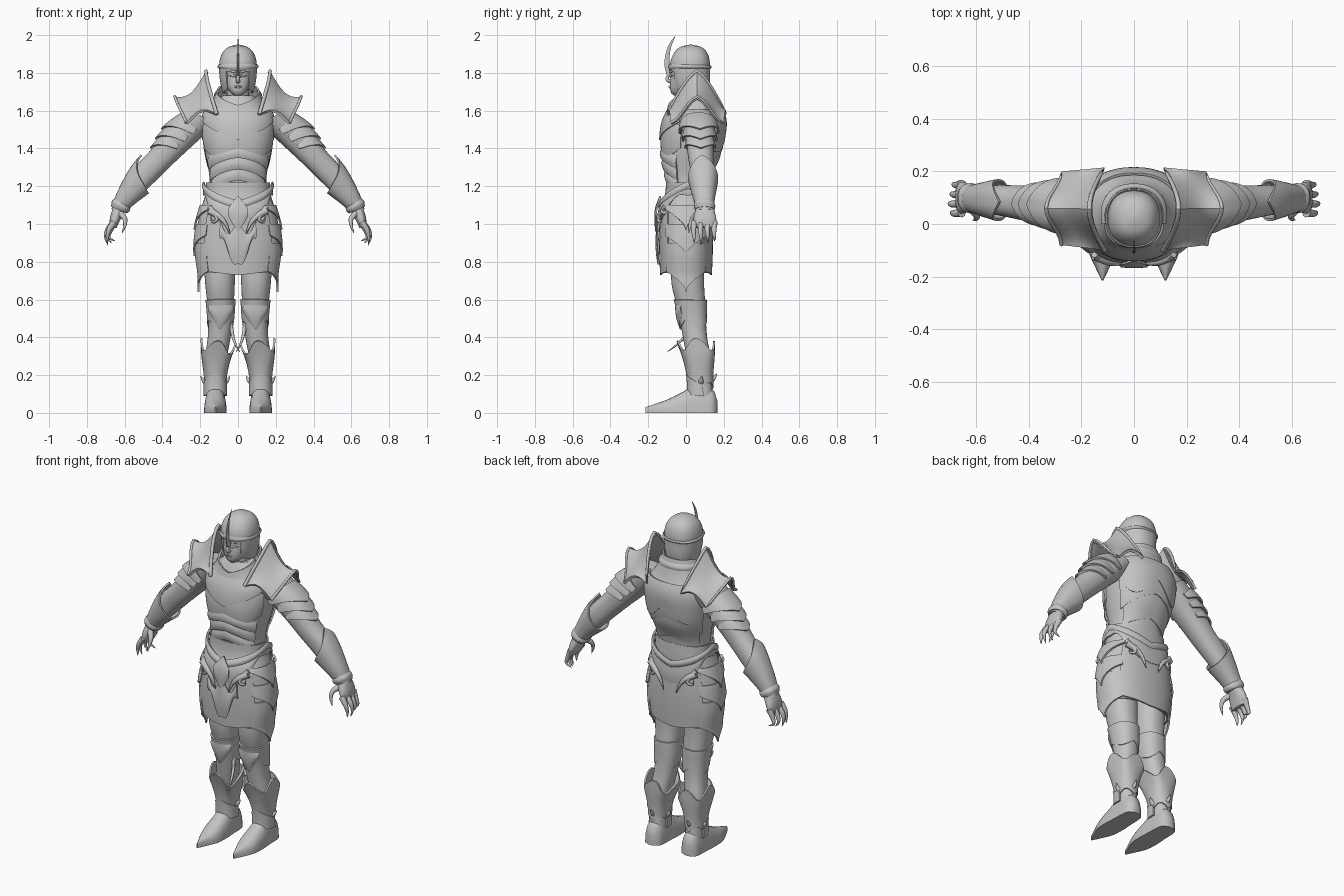
import bpy, bmesh
from math import pi, sin, cos
from mathutils import Vector

cube = bpy.data.objects.get("Cube")
if cube:
    bpy.data.objects.remove(cube, do_unlink=True)

steel = bpy.data.materials.new("steel_grey")
steel.use_nodes = True
steel.diffuse_color = (.55, .55, .55, 1)
for node in steel.node_tree.nodes:
    if node.type == 'BSDF_PRINCIPLED':
        node.inputs["Base Color"].default_value = steel.diffuse_color


def surface(name, fn, nu, nv, thick=0, pair=False):
    """Grid surface from fn(u, v); thickened, or capped when thick is zero."""
    bm = bmesh.new()
    grid = [[bm.verts.new(fn(i / nu, j / nv)) for j in range(nv + 1)] for i in range(nu + 1)]
    for i in range(nu):
        for j in range(nv):
            bm.faces.new((grid[i][j], grid[i + 1][j], grid[i + 1][j + 1], grid[i][j + 1]))
    bmesh.ops.remove_doubles(bm, verts=bm.verts[:], dist=.0002)
    bmesh.ops.recalc_face_normals(bm, faces=bm.faces[:])
    if thick:
        bmesh.ops.solidify(bm, geom=bm.faces[:], thickness=thick)
    else:
        bmesh.ops.holes_fill(bm, edges=[e for e in bm.edges if e.is_boundary], sides=0)
    bmesh.ops.recalc_face_normals(bm, faces=bm.faces[:])
    mesh = bpy.data.meshes.new(name)
    bm.to_mesh(mesh)
    bm.free()
    mesh.materials.append(steel)
    obj = bpy.data.objects.new(name, mesh)
    bpy.context.collection.objects.link(obj)
    bpy.ops.object.select_all(action='DESELECT')
    obj.select_set(True)
    bpy.context.view_layer.objects.active = obj
    bpy.ops.object.shade_smooth_by_angle(angle=.7)
    if pair:
        mirror = obj.modifiers.new("mirror", 'MIRROR')
        mirror.use_mirror_merge = False


def sample(rows, s):
    """Smooth interpolation of rows keyed by their first value."""
    last = len(rows) - 1
    i = max(k for k in range(last) if k == 0 or rows[k][0] <= s)
    p, a, b, n = rows[max(i - 1, 0)], rows[i], rows[i + 1], rows[min(i + 2, last)]
    h = b[0] - a[0]
    t = min(max((s - a[0]) / h, 0), 1)
    out = []
    for k in range(1, len(a)):
        ma = (b[k] - p[k]) / (b[0] - p[0]) * h
        mb = (n[k] - a[k]) / (n[0] - a[0]) * h
        out.append(a[k] + ma * t + (3 * (b[k] - a[k]) - 2 * ma - mb) * t * t
                   + (2 * (a[k] - b[k]) + ma + mb) * t ** 3)
    return out


def power(value, e):
    return abs(value) ** e * (1 if value > 0 else -1)


def shell(name, rows, lo, hi, mid=0, half=pi, off=0, flare=0, puff=0, thick=.01,
          pair=False, nu=40, nv=10):
    """Plate wrapped on a body of (height, x, y, width, depth) rows; angle zero is the front."""
    def fn(u, v):
        d = abs(2 * u - 1)
        a = mid + half * (2 * u - 1)
        low, high = [e(d) if callable(e) else e for e in (lo, hi)]
        s = low + (high - low) * v
        x, y, rx, ry = sample(rows, s)
        lean = (sample(rows, s + .01)[0] - sample(rows, s - .01)[0]) / .02
        side = Vector((1, 0, -lean)).normalized()
        grow = off + flare * v + puff * sin(pi * v)
        return (Vector((x, y, s)) + side * (rx + grow) * power(sin(a), .88)
                - Vector((0, ry + grow, 0)) * power(cos(a), .88))
    surface(name, fn, nu, nv, thick, pair)


def horn(name, points, radius, flat=1, pair=False, taper=.7):
    """Tapered tube along a smooth path, ending in a point."""
    rows = [(i, *p) for i, p in enumerate(points)]
    end = len(points) - 1

    def fn(u, v):
        s = v * end
        c = Vector(sample(rows, s))
        t = (Vector(sample(rows, s + .05)) - Vector(sample(rows, s - .05))).normalized()
        n = Vector((1, .01, 0))
        n = (n - t * n.dot(t)).normalized()
        r = radius * (1 - v) ** taper
        return c + n * (r * flat * cos(2 * pi * u)) + t.cross(n) * (r * sin(2 * pi * u))
    surface(name, fn, 10, 12, 0, pair)


# Body cross-sections: height, centre x, centre y, half width, half depth
torso = [(1.1, 0, .01, .165, .11), (1.18, 0, .015, .152, .106), (1.26, 0, .015, .152, .118),
         (1.36, 0, .025, .172, .148), (1.46, 0, .033, .185, .156), (1.55, 0, .043, .183, .15),
         (1.62, 0, .047, .15, .122), (1.68, 0, .035, .08, .08)]
skirt = [(.73, 0, 0, .203, .13), (.85, 0, 0, .222, .135), (.97, 0, 0, .218, .135),
         (1.08, 0, 0, .196, .131), (1.16, 0, .01, .172, .12), (1.22, 0, .01, .17, .116)]
leg = [(.02, .12, .085, .05, .068), (.1, .12, .08, .05, .062), (.18, .12, .075, .05, .06),
       (.3, .115, .065, .057, .064), (.4, .1, .048, .06, .064), (.5, .092, .035, .066, .07),
       (.58, .092, .025, .07, .077), (.68, .095, .01, .078, .086), (.85, .1, .01, .085, .09)]
arm = [(1.07, .635, .1, .037, .042), (1.14, .593, .095, .047, .048), (1.25, .505, .09, .064, .058),
       (1.34, .418, .08, .067, .066), (1.45, .32, .073, .08, .076), (1.57, .19, .06, .08, .1)]
hand = [(.98, .662, .1, .018, .058), (1.03, .65, .1, .028, .06), (1.1, .62, .1, .034, .042)]
collar = [(1.57, 0, .04, .18, .14), (1.64, 0, .035, .128, .115), (1.74, 0, .03, .09, .092)]
face = [(1.68, 0, -.035, .02, .03), (1.695, 0, -.03, .038, .05), (1.73, 0, -.012, .062, .073),
        (1.79, 0, .008, .076, .09), (1.86, 0, .015, .08, .095)]
helmet = [(1.69, 0, .03, .078, .085), (1.75, 0, .025, .092, .1), (1.81, 0, .022, .098, .104),
          (1.86, 0, .022, .098, .104), (1.91, 0, .025, .08, .085), (1.94, 0, .025, .045, .05),
          (1.95, 0, .025, .004, .004)]

# Torso, neck and layered cuirass
shell("torso", torso, 1.1, 1.68, thick=0, nv=24)
shell("neck", [(1.6, 0, .03, .06, .065), (1.78, 0, .025, .06, .065)], 1.6, 1.78, thick=0)
shell("gorget", collar, lambda d: 1.55 + .03 * d, lambda d: 1.63 + .1 * min(d * 1.6, 1), off=.012)
shell("nape_roll", collar, 1.67, 1.71, pi, 1.8, .01, puff=.008)
shell("breastplate", torso, lambda d: 1.445 + .11 * d, 1.61, 0, 1.3, .018, puff=.002)
shell("pectoral_plate", torso, lambda d: 1.4 - .04 * sin(pi * d), 1.53, 0, 1.25, .008, puff=.004)
shell("back_plate", torso, lambda d: 1.48 - .1 * sin(pi * d), 1.61, pi, 1.3, .02, puff=.002)
shell("shoulder_blade_plate", torso, lambda d: 1.4 - .1 * d, 1.52, pi, 1.2, .012, puff=.003)
shell("lower_back_plate", torso, lambda d: 1.27 - .06 * d, 1.42, pi, 1.1, .005, puff=.004)
for k in range(3):
    z = 1.35 - .06 * k
    shell("belly_lame", torso, lambda d: z - .06 * d ** 1.3, lambda d: z + .06 - .05 * d,
          0, 1.1, .012, -.01, .006)

# Face, helmet and crest
shell("face", face, 1.68, 1.86, thick=0, nv=16)
horn("nose", [(0, -.075, 1.752), (0, -.1, 1.765), (0, -.09, 1.79), (0, -.078, 1.82)], .013)
for part, x, y, z in (("lip", .028, -.067, 1.728), ("eyelid", .052, -.064, 1.785), ("brow", .06, -.062, 1.808)):
    horn(part, [(x * .2, y - .019, z - .002), (x * .6, y - .012, z), (x, y, z)], .008, pair=True)
shell("helmet_dome", helmet, 1.81, 1.95, thick=0, nv=16)
shell("helmet_brim", helmet, lambda d: 1.812 + .012 * min(d * 3, 1), lambda d: 1.848 - .01 * d, off=.004, puff=.005)
shell("cheek_and_nape_guard", helmet, lambda d: 1.715 - .025 * sin(pi * d), 1.83, pi, 2.5, .002)
horn("crest_spike", [(0, -.083, 1.79), (0, -.1, 1.85), (0, -.09, 1.93), (0, -.055, 2.0)], .02, .35)

# Flared winged shoulder guards
def pauldron(u, v):
    w = 1 - abs(2 * u - 1)
    soft = sin(pi * u)
    ridge = Vector((.112 + .058 * soft, -.1 + .315 * u, 1.58 + .1 * w + .13 * soft))
    rim = Vector((.275 + .06 * soft ** 2, -.08 + .28 * u, 1.535 + .05 * w + .09 * soft ** 2))
    sag = sin(pi * v) * (.045 - .095 * soft)
    return ridge.lerp(rim, v) + Vector((0, 0, sag))

surface("pauldron", pauldron, 24, 12, .014, True)
horn("pauldron_ridge", [pauldron(u / 8, 0) for u in range(9)], .01, pair=True, taper=.15)
horn("pauldron_rim", [pauldron(u / 8, 1) for u in range(9)], .008, pair=True, taper=.15)

# Arms with lames, bracers and clawed gauntlets
shell("arm", arm, 1.07, 1.57, thick=0, pair=True, nv=24)
for k in range(3):
    z = 1.475 - .042 * k
    shell("shoulder_lame", arm, lambda d: z - .04 + .07 * d, lambda d: z + .05, pi / 2, 1.9,
          .024 - .006 * k, -.016, .002, pair=True)
shell("bracer", arm, 1.1, lambda d: 1.215 + .09 * (1 - d) ** 2, pi / 2, pi, .005, .018, pair=True)
shell("wrist_cuff", arm, 1.075, 1.11, off=.006, puff=.007, pair=True)
shell("palm", hand, .98, 1.1, thick=0, pair=True)
for k in range(4):
    y = .043 + .036 * k
    x = .69 - .008 * abs(k - 1)
    horn("finger", [(.655, y, 1.01), (x, y - .003, .97), (x + .01, y, .93),
                    (x - .012 * k + .01, y, .885 + .012 * abs(k - 1))], .018, pair=True)
horn("thumb", [(.63, .07, 1.06), (.6, .035, 1.03), (.6, .02, .99), (.615, .015, .95)], .018, pair=True)

# Skirt, side tassets, belt and front ornament
shell("skirt", skirt, .74, 1.22, thick=.008, nv=20)
for mid, part in ((0, "front"), (pi, "back")):
    shell(part + "_panel", skirt, lambda d: .73 + .02 * d, 1.12, mid, .85, .007)
    shell(part + "_belt", skirt, lambda d: .99 + .16 * d ** .8 - .03 * sin(2 * pi * d),
          lambda d: 1.1 + .1 * d, mid, pi / 2, .011, puff=.005)
    shell(part + "_belt_rim", skirt, lambda d: 1.085 + .1 * d, lambda d: 1.125 + .1 * d, mid, pi / 2,
          .014, puff=.007)
for tip, top, off in ((.64, .9, .012), (.83, 1.0, .015), (.97, 1.1, .018)):
    shell("tasset", skirt, lambda d: tip + .11 * d ** .5, top, pi / 2, .8, off, -.006, pair=True)
shell("loin_plate", skirt, lambda d: .79 + .13 * d - .03 * sin(2 * pi * d),
      lambda d: 1.02 - .07 * sin(pi * d), 0, .36, .018, puff=.008)
shell("buckle", skirt, lambda d: .96 + .08 * d, lambda d: 1.15 - .06 * d, 0, .18, .028, puff=.006)
for s in (-1, 1):
    horn("belt_fang", [(.15, .118 * s, 1.07), (.1, .142 * s, 1.04), (.065, .15 * s, 1.0),
                       (.04, .152 * s, .94)], .02, pair=True)
    horn("belt_curl", [(.15, .115 * s, 1.09), (.11, .145 * s, 1.03), (.135, .135 * s, 1.01),
                       (.145, .13 * s, 1.04)], .014, pair=True)

# Legs, knee guards and spiked greaves
shell("leg", leg, .02, .85, thick=0, pair=True, nv=30)
shell("knee_guard", leg, lambda d: .49 - .04 * abs(cos(1.5 * pi * d)), .6, off=.005, flare=.004, pair=True)
shell("knee_point", leg, lambda d: .44 + .09 * d, .57, 0, .9, .008, puff=.008, pair=True)
shell("greave", leg, lambda d: .13 + .03 * abs(sin(2 * pi * d)),
      lambda d: .32 + .06 * abs(cos(2 * pi * d)) ** 2, off=.007, flare=.031, puff=-.006, pair=True)
shell("ankle_plate", leg, lambda d: .1 - .01 * d, lambda d: .21 - .06 * d, 0, 1.7, .012, pair=True)
for x in (-1, 1):
    horn("ankle_spike", [(.12 + .04 * x, .08, .16), (.12 + .06 * x, .08, .17),
                         (.12 + .078 * x, .085, .195)], .02, pair=True)
horn("heel_spike", [(.12, .12, .17), (.12, .145, .18), (.12, .165, .21)], .018, pair=True)
horn("knee_tusk", [(.045, .02, .53), (.03, 0, .42), (.012, -.05, .36), (-.012, -.105, .32)], .012, pair=True)

# Pointed shoes: length position, half width, height
sole = [(-.215, .003, .03), (-.18, .02, .042), (-.1, .054, .07), (-.02, .06, .11),
        (.05, .056, .145), (.13, .052, .13), (.158, .038, .1), (.167, .015, .06)]


def shoe(u, v):
    y = -.215 + .382 * v
    w, h = sample(sole, y)
    a = 2 * pi * u
    return Vector((.12 + w * power(cos(a), .8), y, h * max(sin(a), 0) ** .8))

surface("shoe", shoe, 24, 24, 0, True)
